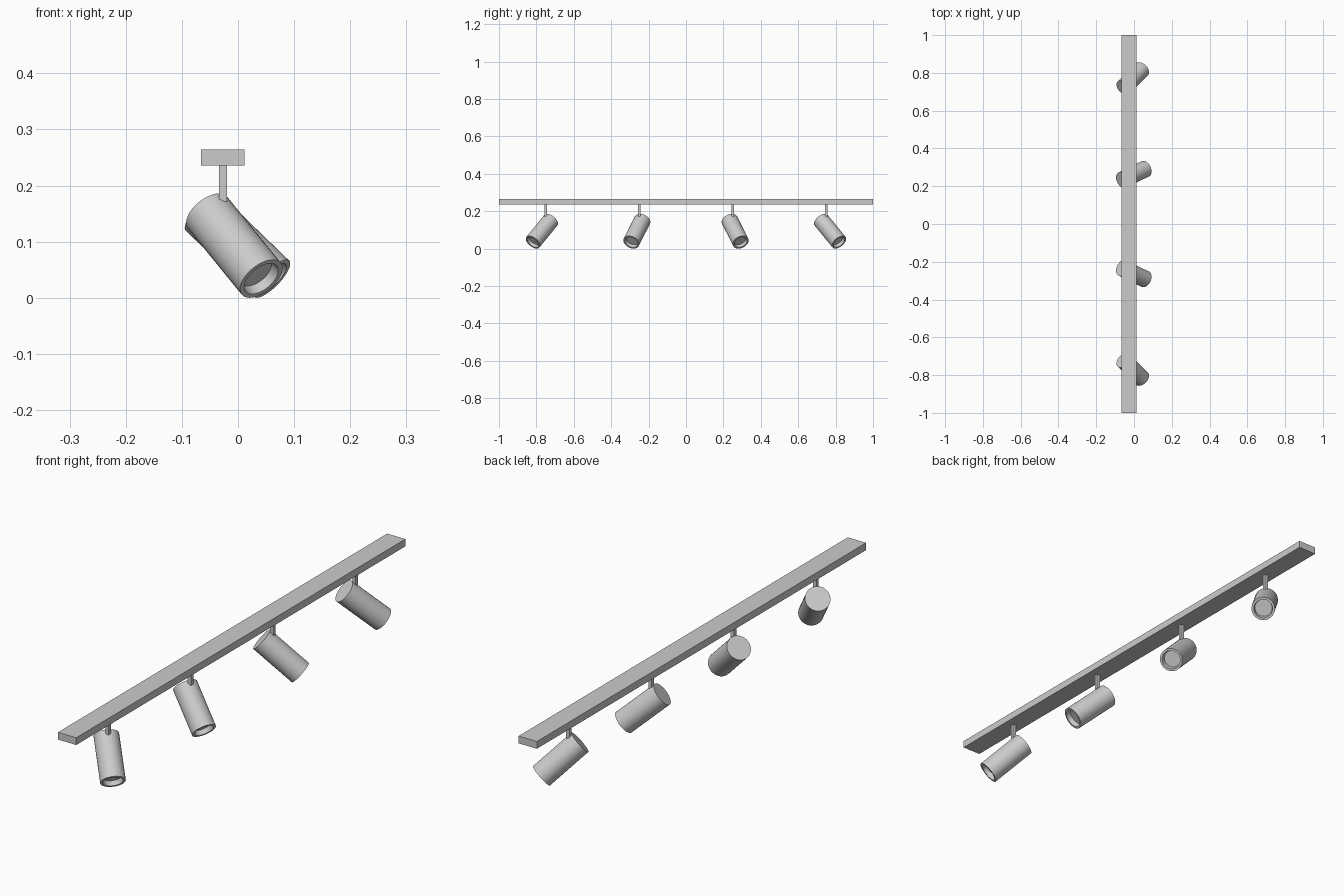
import bpy, bmesh, math
from mathutils import Vector, Matrix

if "Cube" in bpy.data.objects:
    bpy.data.objects.remove(bpy.data.objects["Cube"])

grey = bpy.data.materials.new("grey_metal")
grey.diffuse_color = (0.6, 0.6, 0.6, 1)
grey.use_nodes = True
grey.node_tree.nodes["Principled BSDF"].inputs["Base Color"].default_value = grey.diffuse_color

STEM_X = -0.027
TILT = math.radians(41)
LENGTH, RADIUS = 0.18, 0.045


def box(name, center, size):
    bpy.ops.mesh.primitive_cube_add(size=1, location=center)
    ob = bpy.context.object
    ob.name = name
    ob.scale = size
    bpy.ops.object.transform_apply(location=False, rotation=False, scale=True)
    ob.data.materials.append(grey)


def lamp(name, center, yaw):
    # closed can with a recessed lens, spun from a half profile (radius, distance along axis)
    h = LENGTH / 2
    profile = [(0, -h), (RADIUS, -h), (RADIUS, h), (0.036, h), (0.033, h - 0.018), (0, h - 0.018)]
    bm = bmesh.new()
    verts = [bm.verts.new((r, 0, z)) for r, z in profile]
    edges = [bm.edges.new(p) for p in zip(verts, verts[1:])]
    bmesh.ops.spin(bm, geom=verts + edges, axis=(0, 0, 1), cent=(0, 0, 0),
                   angle=math.tau, steps=32)
    bmesh.ops.remove_doubles(bm, verts=bm.verts, dist=1e-5)
    bmesh.ops.recalc_face_normals(bm, faces=bm.faces)
    me = bpy.data.meshes.new(name)
    bm.to_mesh(me)
    bm.free()
    me.materials.append(grey)
    ob = bpy.data.objects.new(name, me)
    bpy.context.collection.objects.link(ob)
    aim = Vector((math.cos(TILT) * math.cos(yaw), math.cos(TILT) * math.sin(yaw), -math.sin(TILT)))
    ob.matrix_world = Matrix.Translation(center) @ aim.to_track_quat('Z', 'Y').to_matrix().to_4x4()
    bpy.ops.object.select_all(action='DESELECT')
    ob.select_set(True)
    bpy.context.view_layer.objects.active = ob
    bpy.ops.object.shade_smooth_by_angle(angle=math.radians(30))


# ceiling rail
box("rail", (STEM_X, 0, 0.25), (0.078, 2, 0.028))

# four spotlights, fanned outwards from the middle
for i, (y, yaw) in enumerate([(-0.75, -45), (-0.25, -26), (0.25, 26), (0.75, 45)], 1):
    a = math.radians(yaw)
    box(f"stem_{i}", (STEM_X, y, 0.205), (0.014, 0.014, 0.066))
    lamp(f"spotlight_{i}", (STEM_X + 0.029 * math.cos(a), y + 0.029 * math.sin(a), 0.093), a)
